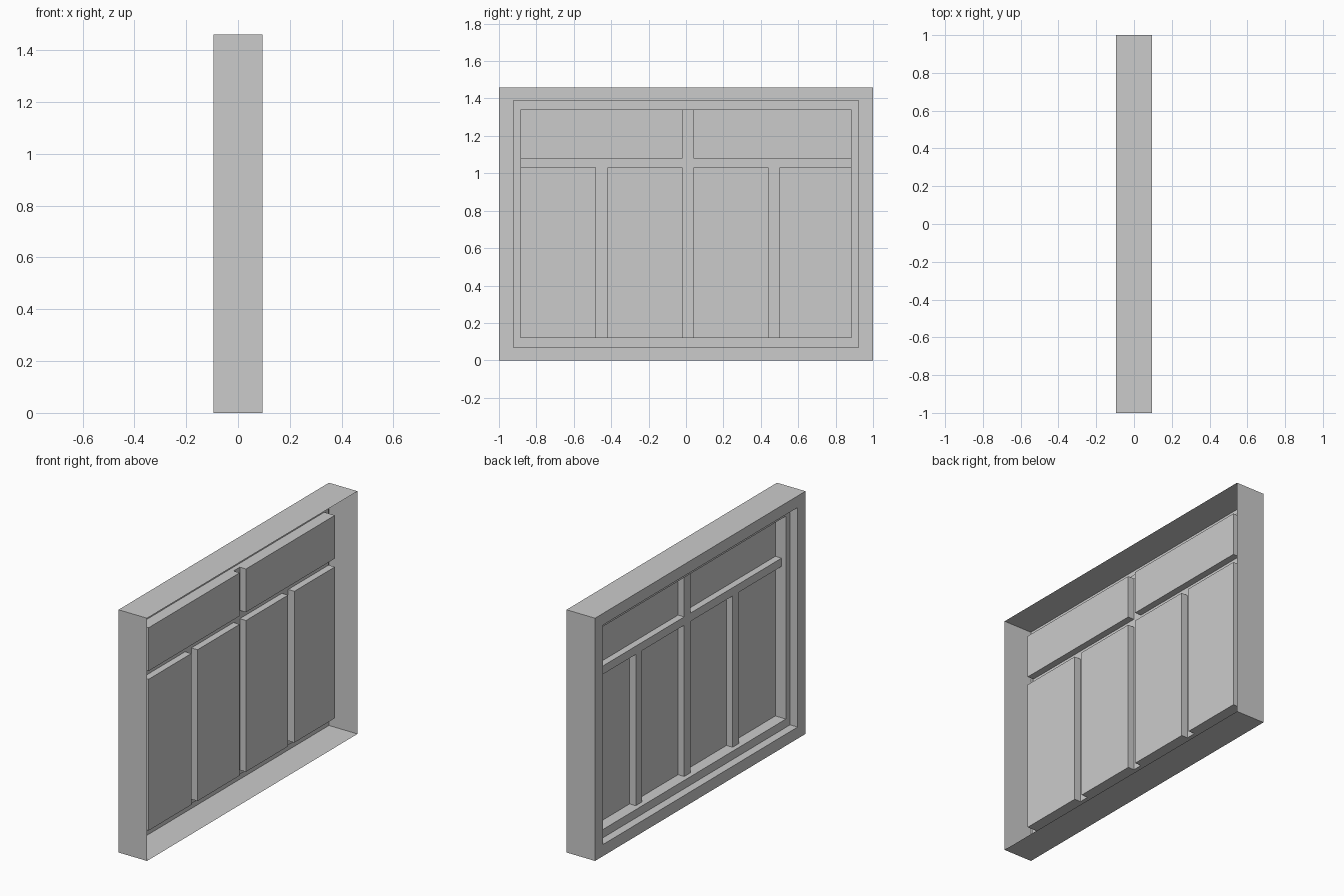
import bpy
import bmesh

cube = bpy.data.objects.get("Cube")
if cube:
    bpy.data.objects.remove(cube)

grey = bpy.data.materials.new("plain_grey")
grey.use_nodes = True
COLOUR = (0.6, 0.6, 0.6, 1)
grey.diffuse_color = COLOUR
grey.node_tree.nodes["Principled BSDF"].inputs["Base Color"].default_value = COLOUR

# Depths along x
BACK, FACE, RING, BAR, PANE = 0.095, -0.095, -0.045, -0.016, 0.025

# Nested rectangles: y min, y max, z min, z max
OUTER = (-1, 1, 0, 1.46)
RIM = (-0.925, 0.925, 0.07, 1.39)
OPENING = (-0.885, 0.885, 0.12, 1.34)


def rect_loop(bm, rect, x):
    y0, y1, z0, z1 = rect
    return [bm.verts.new((x, y, z)) for y, z in ((y0, z0), (y0, z1), (y1, z1), (y1, z0))]


def bridge(bm, a, b):
    for i in range(4):
        j = (i + 1) % 4
        bm.faces.new((a[i], a[j], b[j], b[i]))


def finish(bm, name):
    mesh = bpy.data.meshes.new(name)
    bm.to_mesh(mesh)
    bm.free()
    mesh.materials.append(grey)
    obj = bpy.data.objects.new(name, mesh)
    bpy.context.collection.objects.link(obj)
    return obj


def stepped_shell(name, steps, cap=False):
    """Thin shell through a series of rectangles, optionally closed at the end."""
    bm = bmesh.new()
    loops = [rect_loop(bm, rect, x) for rect, x in steps]
    for a, b in zip(loops, loops[1:]):
        bridge(bm, a, b)
    if cap:
        bm.faces.new(loops[-1])
    return finish(bm, name)


def strip(name, rect):
    bm = bmesh.new()
    bm.faces.new(rect_loop(bm, rect, BAR))
    return finish(bm, name)


# Outer casing with its rim and stepped inner ring
stepped_shell("outer_frame", [(OUTER, BACK), (OUTER, FACE), (RIM, FACE),
                              (RIM, RING), (OPENING, RING), (OPENING, BAR)])

# Panes recessed behind the bars
y0, y1, z0, z1 = OPENING
RAIL_LOW, RAIL_HIGH = 1.03, 1.08
MULLION = (-0.02, 0.04)
SIDE_BARS = [(-0.48, -0.42), (0.44, 0.50)]


def panes(name, bars, low, high):
    edges = [y0] + [y for bar in bars for y in bar] + [y1]
    for i in range(0, len(edges), 2):
        rect = (edges[i], edges[i + 1], low, high)
        stepped_shell(f"{name}_{i // 2 + 1}", [(rect, BAR), (rect, PANE)], cap=True)


panes("lower_pane", [SIDE_BARS[0], MULLION, SIDE_BARS[1]], z0, RAIL_LOW)
panes("upper_pane", [MULLION], RAIL_HIGH, z1)

# Bars between the panes
strip("cross_rail", (y0, y1, RAIL_LOW, RAIL_HIGH))
strip("upper_mullion", (*MULLION, RAIL_HIGH, z1))
strip("lower_mullion", (*MULLION, z0, RAIL_LOW))
for side, bar in zip(("right", "left"), SIDE_BARS):
    strip(f"{side}_bar", (*bar, z0, RAIL_LOW))
